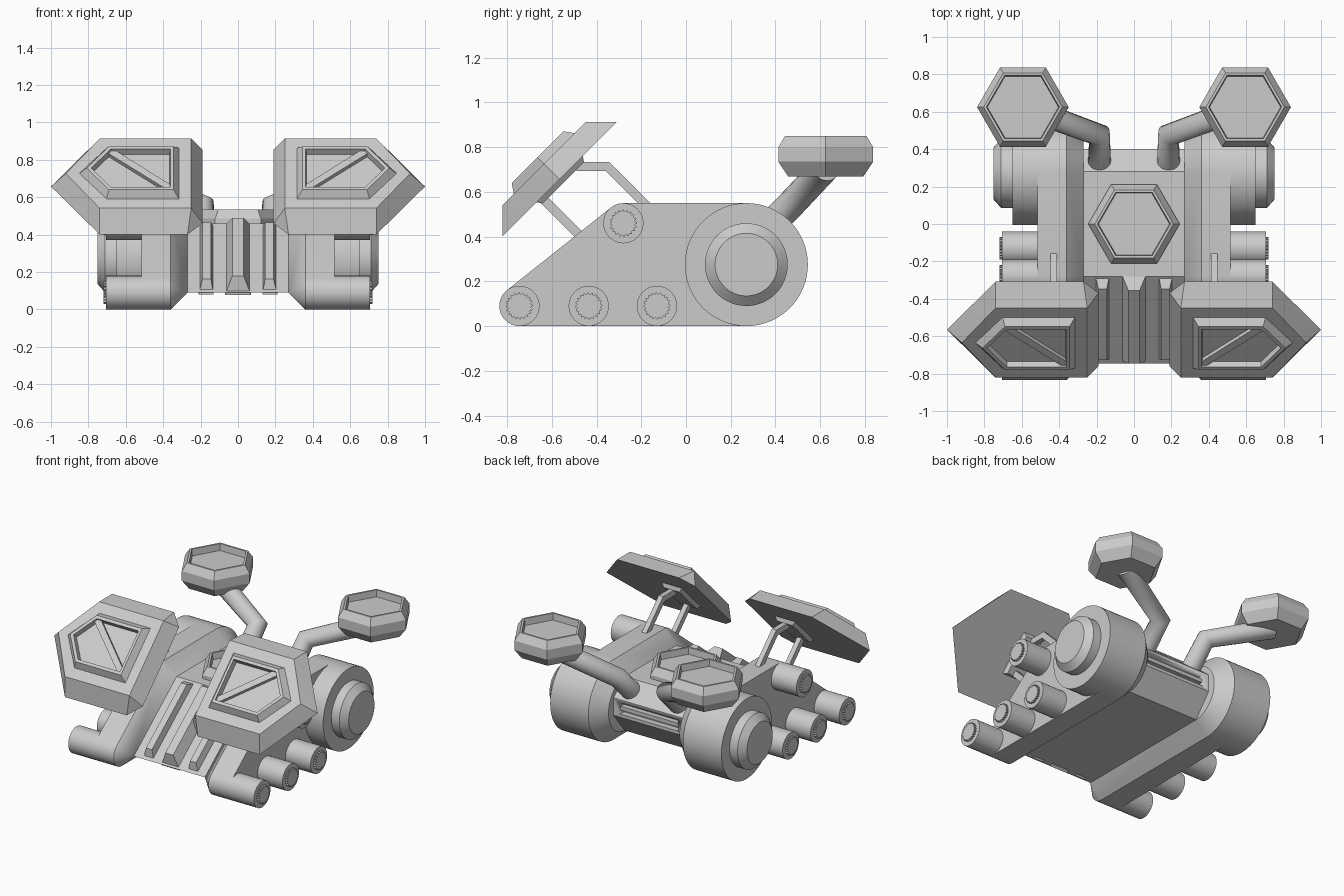
import bpy, bmesh, math
from mathutils import Vector

if "Cube" in bpy.data.objects:
    bpy.data.objects.remove(bpy.data.objects["Cube"])


def finish(name, bm, mirror=True):
    bmesh.ops.recalc_face_normals(bm, faces=bm.faces[:])
    for f in bm.faces:
        f.smooth = True
    for e in bm.edges:
        e.smooth = len(e.link_faces) == 2 and e.calc_face_angle(0) < math.radians(28)
    me = bpy.data.meshes.new(name)
    bm.to_mesh(me)
    bm.free()
    ob = bpy.data.objects.new(name, me)
    bpy.context.collection.objects.link(ob)
    if mirror:
        mod = ob.modifiers.new("mirror", 'MIRROR')
        mod.use_clip = False
        mod.use_mirror_merge = False
    return ob


def hull(name, pts, mirror=True):
    bm = bmesh.new()
    for p in pts:
        bm.verts.new(p)
    r = bmesh.ops.convex_hull(bm, input=bm.verts[:])
    dead = {v for v in r["geom_interior"] + r["geom_unused"] if isinstance(v, bmesh.types.BMVert)}
    bmesh.ops.delete(bm, geom=list(dead), context='VERTS')
    bmesh.ops.dissolve_limit(bm, angle_limit=0.01, verts=bm.verts[:], edges=bm.edges[:])
    return finish(name, bm, mirror)


def loft(name, rings, mirror=True):
    bm = bmesh.new()
    rows = [[bm.verts.new(p) for p in ring] for ring in rings]
    n = len(rows[0])
    for a, b in zip(rows, rows[1:]):
        for i in range(n):
            j = (i + 1) % n
            bm.faces.new((a[i], a[j], b[j], b[i]))
    bm.faces.new(rows[0][::-1])
    bm.faces.new(rows[-1])
    return finish(name, bm, mirror)


def circle_x(x, y, z, r, n=48):
    return [(x, y + r * math.cos(2 * math.pi * i / n), z + r * math.sin(2 * math.pi * i / n)) for i in range(n)]


def box(name, x0, x1, y0, y1, z0, z1, mirror=False):
    return hull(name, [(x, y, z) for x in (x0, x1) for y in (y0, y1) for z in (z0, z1)], mirror)


def tube(name, pts, r, res=6):
    cu = bpy.data.curves.new(name, 'CURVE')
    cu.dimensions = '3D'
    cu.bevel_depth, cu.bevel_resolution, cu.use_fill_caps = r, res, True
    sp = cu.splines.new('POLY')
    sp.points.add(len(pts) - 1)
    for p, co in zip(sp.points, pts):
        p.co = (*co, 1)
    ob = bpy.data.objects.new(name, cu)
    bpy.context.collection.objects.link(ob)
    ob.modifiers.new("mirror", 'MIRROR').use_mirror_merge = False
    return ob


# Side pods: hull around the rollers and the big wheel, chamfered inward
WHEEL = (0.27, 0.275)
ROLLERS = [(-0.745, 0.09), (-0.435, 0.09), (-0.13, 0.09), (-0.28, 0.46)]
pod = []
for x, inset in ((0.27, 0.0899), (0.36, 0), (0.515, 0)):
    pod += circle_x(x, *WHEEL, 0.275 - inset, 64)
    for i in (0, 3):
        pod += circle_x(x, *ROLLERS[i], 0.09 - inset, 32) if inset == 0 else [(x, *ROLLERS[i])]
hull("side_pod", pod)

# Big wheels with chamfered hubs
loft("big_wheel", [circle_x(x, *WHEEL, r, 64) for x, r in
                   ((0.50, 0.275), (0.65, 0.275), (0.65, 0.185), (0.71, 0.185), (0.75, 0.14))])

# Rollers with toothed end caps
for k, (y, z) in enumerate(ROLLERS):
    loft(f"roller_{k}", [circle_x(0.45, y, z, 0.09, 32), circle_x(0.705, y, z, 0.09, 32)])
    rings = []
    for x in (0.69, 0.72):
        rings.append([(x, y + r * math.cos(a), z + r * math.sin(a))
                      for i in range(80)
                      for a, r in [(2 * math.pi * i / 80, 0.061 if i % 4 < 2 else 0.053)]])
    loft(f"roller_cap_{k}", rings)

# Central hull with a recessed vent in the back
prof = [(-0.745, 0.09), (-0.28, 0.46), (0.28, 0.46), (0.40, 0.36), (0.40, 0.24), (0.28, 0.09)]
body = loft("central_hull", [[(x, y, z) for y, z in prof] for x in (-0.28, 0.28)], False)
cut = box("vent_cutter", -0.22, 0.22, 0.36, 0.5, 0.262, 0.338)
cut.hide_render = True
cut.hide_viewport = True
b = body.modifiers.new("vent", 'BOOLEAN')
b.object, b.operation, b.solver = cut, 'DIFFERENCE', 'EXACT'
box("vent_bar", -0.23, 0.23, 0.355, 0.395, 0.287, 0.313)

# Ribs on the front slope
S = Vector((0, -0.28, 0.46))
D = Vector((0, -0.465, -0.37)).normalized()
N = Vector((0, -0.623, 0.783))


def rib(name, xb0, xb1, xt0, xt1, t0, t1, h, mirror):
    pts = [Vector((x, 0, 0)) + S + D * t + N * -0.02 for x in (xb0, xb1) for t in (t0, t1)]
    pts += [Vector((x, 0, 0)) + S + D * t + N * h for x in (xt0, xt1) for t in (t0 + 0.05, t1 - 0.05)]
    hull(name, pts, mirror)


rib("centre_rib", -0.07, 0.07, -0.03, 0.03, -0.01, 0.59, 0.07, False)
rib("side_rib", 0.13, 0.21, 0.145, 0.19, 0.0, 0.585, 0.045, True)


# Hexagonal dishes: one sunk in the roof, two on rear arms
def dish(name, cx, cy, dz, mirror):
    rings = []
    for r, z in ((0.195, 0.67), (0.245, 0.735), (0.245, 0.80), (0.21, 0.85), (0.195, 0.85), (0.19, 0.805)):
        rings.append([(cx + r * math.cos(i * math.pi / 3), cy + r * math.sin(i * math.pi / 3), z + dz)
                      for i in range(6)])
    loft(name, rings, mirror)


dish("roof_hatch", 0, 0, -0.315, False)
dish("rear_dish", 0.594, 0.625, 0, True)
tube("rear_arm", [(0.185, 0.27, 0.345), (0.185, 0.475, 0.55), (0.594, 0.625, 0.71)], 0.064)

# Tilted front panels, drawn in panel space: x, u up the slope, w along its normal
R2 = math.sqrt(0.5)


def P(x, u, w):
    u += 0.065
    return (x, (u - w) * R2, (u + w) * R2)


def sym(pts):
    return pts + [(x, -u) for x, u in reversed(pts) if u]


back = sym([(1.0, 0), (0.74, 0.3625), (0.27, 0.3625), (0.19, 0.278)])
front = sym([(0.92, 0), (0.74, 0.263), (0.25, 0.263)])
hull("front_panel", [P(x, u, 0.864) for x, u in back] + [P(x, u, 0.963) for x, u in front])

frame = []
for apex, side, inner, h, w in ((0.855, 0.705, 0.31, 0.198, 0.955), (0.81, 0.69, 0.345, 0.163, 1.004),
                                (0.785, 0.68, 0.362, 0.143, 1.004), (0.78, 0.678, 0.367, 0.138, 0.968)):
    frame.append([P(x, u, w) for x, u in sym([(apex, 0), (side, h), (inner, h)])])
loft("panel_frame", frame)

# Diagonal bar across each panel window
hull("window_bar", [P(x, u, w) for x, u in ((0.36, -0.142), (0.36, -0.115), (0.39, -0.142),
                                           (0.68, 0.142), (0.65, 0.142), (0.69, 0.12)) for w in (0.96, 0.992)])

# Panel mounts and struts
hull("panel_mount", [P(x, u, 0.87) for x in (0.35, 0.51) for u in (-0.15, 0.15)]
     + [P(x, u, 0.84) for x in (0.37, 0.49) for u in (-0.13, 0.13)])


def strut(name, path, r=0.02):
    rings = []
    for y, z, ny, nz in path:
        rings.append([(0.413, y - ny * r, z - nz * r), (0.447, y - ny * r, z - nz * r),
                      (0.447, y + ny * r, z + nz * r), (0.413, y + ny * r, z + nz * r)])
    loft(name, rings)


strut("upper_strut", [(-0.49, 0.713, 0, 1), (-0.35, 0.713, 0.41, 1), (-0.16, 0.523, R2, R2)])
strut("lower_strut", [(-0.65, 0.58, R2, R2), (-0.45, 0.38, R2, R2)])
